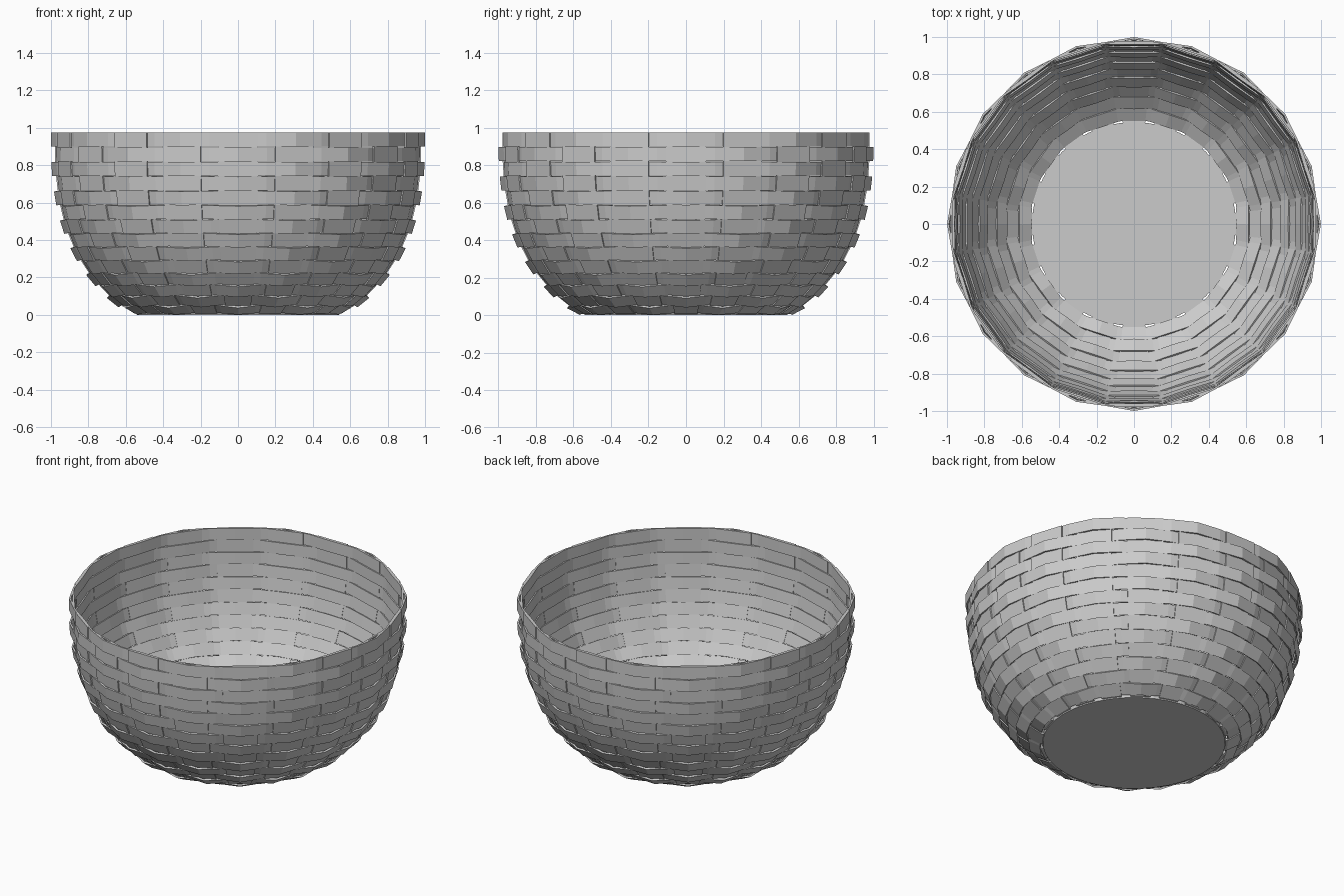
import bpy, bmesh, math

if "Cube" in bpy.data.objects:
    bpy.data.objects.remove(bpy.data.objects["Cube"])

STAKES = 20
SEGS = STAKES * 2
AMP = 0.015      # how far the weave swings in and out
THICK = 0.011

# bowl profile (radius, height) at the row boundaries, bottom to top
PROFILE = [(0.555, 0.012), (0.625, 0.055), (0.69, 0.107), (0.745, 0.165),
           (0.797, 0.227), (0.842, 0.295), (0.879, 0.366), (0.909, 0.438),
           (0.933, 0.511), (0.951, 0.587), (0.964, 0.664), (0.973, 0.742),
           (0.978, 0.819), (0.979, 0.897), (0.979, 0.974)]


def make_object(name, bm, solid=True):
    bmesh.ops.recalc_face_normals(bm, faces=bm.faces)
    mesh = bpy.data.meshes.new(name)
    bm.to_mesh(mesh)
    bm.free()
    obj = bpy.data.objects.new(name, mesh)
    bpy.context.collection.objects.link(obj)
    if solid:
        mod = obj.modifiers.new("thickness", 'SOLIDIFY')
        mod.thickness = THICK
        mod.offset = 0
    return obj


def polar(r, a, z):
    return (r * math.cos(a), r * math.sin(a), z)


# horizontal woven bands, alternate rows in opposite phase
rows = len(PROFILE) - 1
for i in range(rows):
    (r0, z0), (r1, z1) = PROFILE[i], PROFILE[i + 1]
    length = math.hypot(r1 - r0, z1 - z0)
    nr, nz = (z1 - z0) / length, -(r1 - r0) / length
    trim = 0.02
    phase = 1 if (rows - 1 - i) % 2 == 0 else -1
    bm = bmesh.new()
    pairs = []
    for k in range(SEGS):
        a = 2 * math.pi * k / SEGS
        d = AMP * phase * math.cos(a * STAKES / 2)
        pair = []
        for t in (trim, 1 - trim if i < rows - 1 else 1):
            r = r0 + (r1 - r0) * t + nr * d
            z = max(z0 + (z1 - z0) * t + nz * d, 0.006)
            pair.append(bm.verts.new(polar(r, a, z)))
        pairs.append(pair)
    for k in range(SEGS):
        p, q = pairs[k], pairs[(k + 1) % SEGS]
        bm.faces.new((p[0], q[0], q[1], p[1]))
    make_object(f"woven_band_{i + 1:02d}", bm)

# upright stakes, tapering toward the base
half = math.radians(6.3)
path = [(0.50, 0.012)] + PROFILE
for s in range(STAKES):
    a = 2 * math.pi * s / STAKES
    bm = bmesh.new()
    prev = None
    for r, z in path:
        pair = [bm.verts.new(polar(r, a - half, z)),
                bm.verts.new(polar(r, a + half, z))]
        if prev:
            bm.faces.new((prev[0], prev[1], pair[1], pair[0]))
        prev = pair
    make_object(f"stake_{s + 1:02d}", bm)

# flat round base
bm = bmesh.new()
bmesh.ops.create_cone(bm, cap_ends=True, segments=SEGS, radius1=0.54,
                      radius2=0.545, depth=0.02)
bmesh.ops.translate(bm, verts=bm.verts, vec=(0, 0, 0.01))
make_object("base_disc", bm, solid=False)
